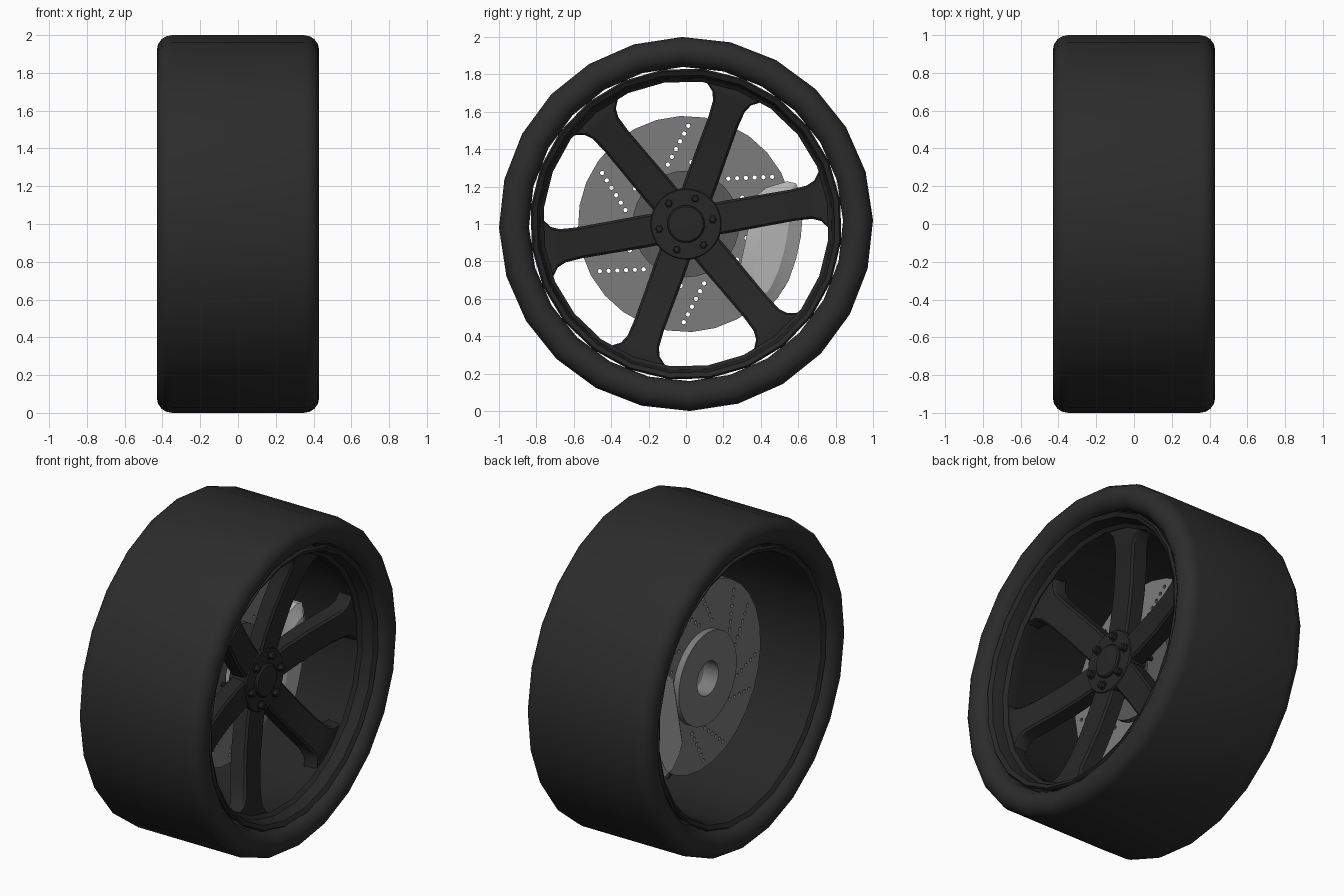
import bpy, bmesh
from math import pi, cos, sin, radians
from mathutils import Matrix

if "Cube" in bpy.data.objects:
    bpy.data.objects.remove(bpy.data.objects["Cube"])

# Local frame: X -> world y, Y -> world z, Z -> world x (the axle)
AXLE = Matrix(((0, 0, 1, 0), (1, 0, 0, 0), (0, 1, 0, 1), (0, 0, 0, 1)))


def material(name, v):
    m = bpy.data.materials.new(name)
    m.diffuse_color = (v, v, v, 1)
    m.use_nodes = True
    m.node_tree.nodes["Principled BSDF"].inputs["Base Color"].default_value = m.diffuse_color
    return m


RUBBER = material("rubber", 0.025)
ALLOY = material("dark_alloy", 0.02)
STEEL = material("disc_steel", 0.2)
HAT = material("hat_steel", 0.1)
PAINT = material("caliper_paint", 0.45)


def finish(name, mesh, mat, angle=40):
    mesh.transform(AXLE)
    mesh.materials.clear()
    mesh.materials.append(mat)
    ob = bpy.data.objects.new(name, mesh)
    bpy.context.collection.objects.link(ob)
    bpy.ops.object.select_all(action='DESELECT')
    ob.select_set(True)
    bpy.context.view_layer.objects.active = ob
    bpy.ops.object.shade_smooth_by_angle(angle=radians(angle))
    return ob


def bm_finish(name, bm, mat, angle=40):
    bmesh.ops.recalc_face_normals(bm, faces=bm.faces)
    mesh = bpy.data.meshes.new(name)
    bm.to_mesh(mesh)
    bm.free()
    return finish(name, mesh, mat, angle)


def skin(bm, rings, wrap=False):
    """Join equal rings of points with quads; cap the ends unless wrapped."""
    vs = [[bm.verts.new(p) for p in ring] for ring in rings]
    n = len(vs[0])
    pairs = list(zip(vs, vs[1:])) + ([(vs[-1], vs[0])] if wrap else [])
    for a, b in pairs:
        for i in range(n):
            j = (i + 1) % n
            bm.faces.new((a[i], a[j], b[j], b[i]))
    if not wrap:
        bm.faces.new(vs[0])
        bm.faces.new(vs[-1])


def circle(r, n, cx=0, cy=0, phase=0):
    return [(cx + r * cos(phase + 2 * pi * i / n), cy + r * sin(phase + 2 * pi * i / n))
            for i in range(n)]


def lathe(bm, profile, segs, cx=0, cy=0, phase=0, wrap=False):
    skin(bm, [[(x, y, z) for x, y in circle(r, segs, cx, cy, phase)] for z, r in profile], wrap)


def plate(name, loops, z0, z1, mat):
    """Extruded flat plate; the first loop is the outline, the rest are holes."""
    cu = bpy.data.curves.new(name, 'CURVE')
    cu.dimensions, cu.fill_mode, cu.extrude = '2D', 'BOTH', (z1 - z0) / 2
    for loop in loops:
        sp = cu.splines.new('POLY')
        sp.points.add(len(loop) - 1)
        for p, (x, y) in zip(sp.points, loop):
            p.co = (x, y, 0, 1)
        sp.use_cyclic_u = True
    tmp = bpy.data.objects.new(name + "_outline", cu)
    bpy.context.collection.objects.link(tmp)
    dg = bpy.context.evaluated_depsgraph_get()
    mesh = bpy.data.meshes.new_from_object(tmp.evaluated_get(dg))
    bpy.data.objects.remove(tmp)
    mesh.transform(Matrix.Translation((0, 0, (z0 + z1) / 2)))
    return finish(name, mesh, mat, 30)


# Tyre: rounded band turned around the axle
bm = bmesh.new()
prof = [(0.35 + 0.08 * cos(a), 0.92 + 0.08 * sin(a)) for a in [pi / 2 - pi * i / 8 for i in range(9)]]
prof += [(-z, r) for z, r in reversed(prof)]
lathe(bm, prof, 24, phase=radians(1.2), wrap=True)
bm_finish("tyre", bm, RUBBER)

# Rim barrel with lips
bm = bmesh.new()
lathe(bm, [(.375, .80), (.39, .825), (.375, .835), (.34, .815), (-.34, .815), (-.375, .835),
           (-.39, .825), (-.375, .80), (-.34, .79), (.17, .785), (.22, .765), (.29, .765),
           (.31, .785), (.34, .79)], 24, phase=radians(8.7), wrap=True)
bm_finish("rim_barrel", bm, ALLOY, 30)

# Six dished spokes: (radius, half width, front z, back z)
SPOKE = [(.13, .085, .175, .08), (.25, .087, .185, .09), (.42, .085, .21, .11), (.58, .084, .245, .14),
         (.67, .09, .27, .17), (.715, .11, .28, .19), (.745, .15, .285, .2), (.775, .19, .285, .2)]
bm = bmesh.new()
for k in range(6):
    a = radians(10 + 60 * k)
    rings = []
    for r, w, zf, zb in SPOKE:
        u = r - (0.03 if r > .76 else 0)
        section = [(r, -w, zb), (r, -w, zf - .012), (r, -w + .012, zf),
                   (r, w - .012, zf), (r, w, zf - .012), (r, w, zb)]
        rings.append([(x * cos(a) - y * sin(a), x * sin(a) + y * cos(a), z) for x, y, z in section])
    skin(bm, rings)
bm_finish("spokes", bm, ALLOY, 30)

# Hub and centre cap
bm = bmesh.new()
lathe(bm, [(.06, .18), (.175, .192), (.185, .185)], 32)
bm_finish("hub", bm, ALLOY, 30)
bm = bmesh.new()
lathe(bm, [(.17, .1), (.195, .1), (.203, .092), (.206, .05)], 32)
bm_finish("centre_cap", bm, ALLOY, 30)

# Lug nuts on the face, studs reaching back to the disc hat
nuts, studs = bmesh.new(), bmesh.new()
for k in range(6):
    x, y = 0.145 * cos(radians(10 + 60 * k)), 0.145 * sin(radians(10 + 60 * k))
    lathe(nuts, [(.18, .028), (.19, .028), (.192, .022), (.212, .022), (.218, .014)], 6, x, y)
    lathe(studs, [(-.02, .014), (.02, .014), (.021, .024), (.04, .024), (.041, .014), (.09, .014)], 10, x, y)
bm_finish("lug_nuts", nuts, ALLOY, 20)
bm_finish("wheel_studs", studs, ALLOY, 30)

# Drilled brake disc: twelve slanted rows of six holes
loops = [circle(.578, 28, phase=.05), circle(.105, 24)]
for k in range(6):
    for shift in (0, -22):
        a0, a1 = radians(28.7 + 60 * k + shift), radians(47 + 60 * k + shift)
        for i in range(6):
            t = i / 5
            hx = .525 * cos(a0) * (1 - t) + .332 * cos(a1) * t
            hy = .525 * sin(a0) * (1 - t) + .332 * sin(a1) * t
            loops.append(circle(.012, 8, hx, hy))
plate("brake_disc", loops, -.11, -.05, STEEL)

# Disc hat on both sides, with the axle bore
for name, z0, z1, mat in (("hat_front", -.05, -.01, HAT), ("hat_back", -.15, -.11, STEEL)):
    plate(name, [circle(.285, 32), circle(.105, 24)], z0, z1, mat)

# Caliper straddling the disc edge: two stepped halves and a bridge
ca = radians(-12)


def block(bm, half, levels):
    pts = half + [(u, -v) for u, v in reversed(half)]
    rings = []
    for z, s in levels:
        ring = [(.47 + (u - .47) * s, v * (1 - (1 - s) * .4)) for u, v in pts]
        rings.append([(u * cos(ca) - v * sin(ca), u * sin(ca) + v * cos(ca), z) for u, v in ring])
    skin(bm, rings)


SIDE = [(.33, .22), (.38, .28), (.48, .335), (.53, .335), (.56, .29), (.6, .18), (.615, .06)]
BRIDGE = [(.575, .2), (.595, .19), (.615, .06)]
bm = bmesh.new()
block(bm, SIDE, [(-.04, 1), (.03, 1), (.045, .8), (.07, .5)])
block(bm, SIDE, [(-.12, 1), (-.17, 1), (-.19, .8)])
bm_finish("caliper", bm, PAINT, 25)
bm = bmesh.new()
block(bm, [(.582, .235), (.6, .18), (.615, .06)], [(-.13, 1), (-.03, 1)])
bm_finish("caliper_bridge", bm, PAINT, 25)
